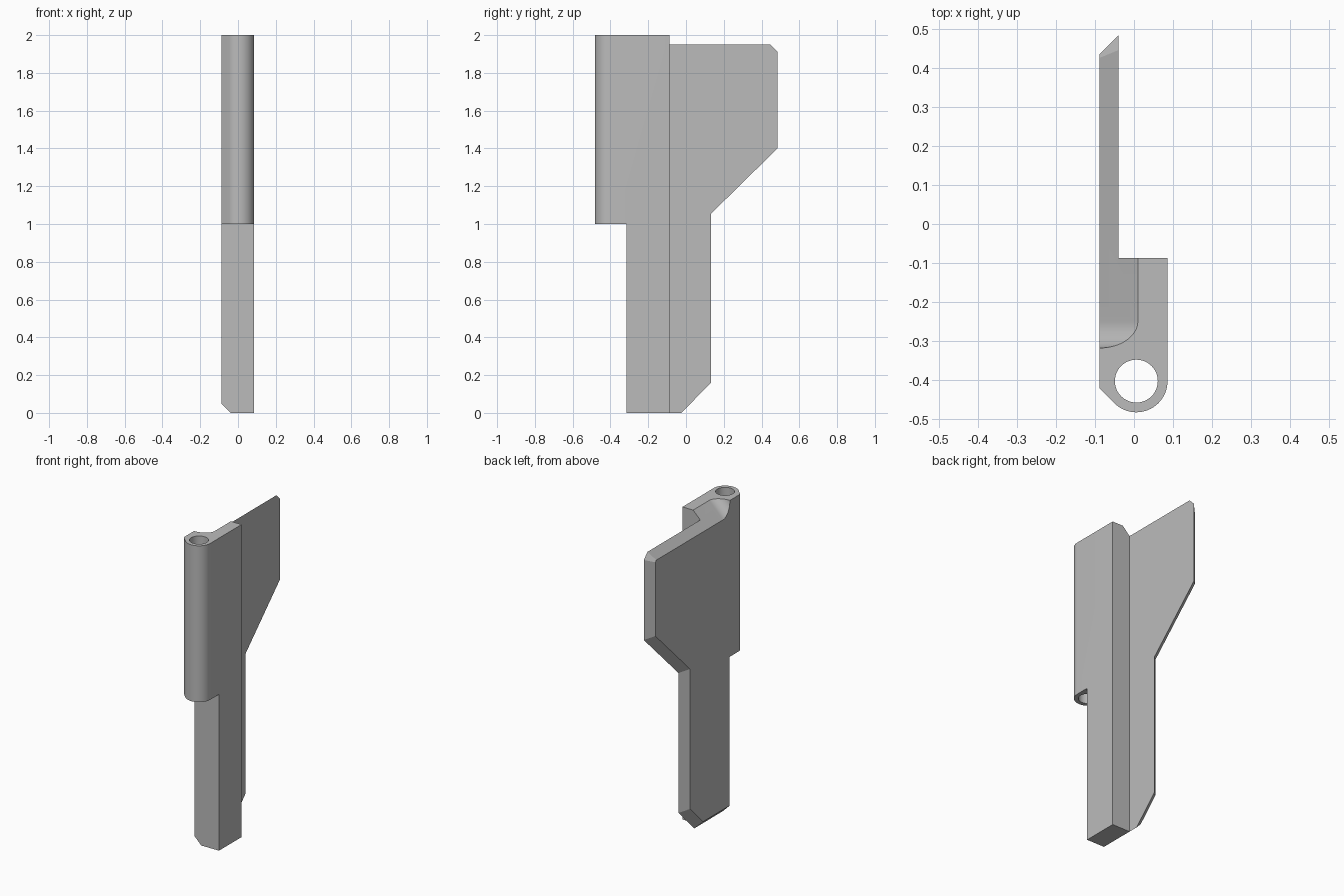
import bpy, math
from mathutils import Matrix, Vector

cube = bpy.data.objects.get("Cube")
if cube:
    bpy.data.objects.remove(cube, do_unlink=True)

grey = bpy.data.materials.new("plain_grey")
grey.use_nodes = True
grey.diffuse_color = (0.5, 0.5, 0.5, 1)
grey.node_tree.nodes["Principled BSDF"].inputs["Base Color"].default_value = (0.5, 0.5, 0.5, 1)

OUTER, INNER, LEFT = -0.088, -0.04, 0.086   # plate faces and far side of the block
BEVEL = INNER - OUTER
BACK = -0.087                               # rear face of the block
PIN = Vector((0.006, -0.403))               # hinge hole centre
R = LEFT - PIN.x


def loft(name, ring_a, ring_b):
    """Solid between two matching rings of 3D points."""
    n = len(ring_a)
    faces = [list(range(n))[::-1], list(range(n, 2 * n))]
    faces += [[i, (i + 1) % n, n + (i + 1) % n, n + i] for i in range(n)]
    mesh = bpy.data.meshes.new(name)
    mesh.from_pydata([tuple(p) for p in ring_a + ring_b], [], faces)
    mesh.materials.append(grey)
    obj = bpy.data.objects.new(name, mesh)
    bpy.context.collection.objects.link(obj)
    bpy.context.view_layer.objects.active = obj
    bpy.ops.object.select_all(action='DESELECT')
    obj.select_set(True)
    bpy.ops.object.mode_set(mode='EDIT')
    bpy.ops.mesh.select_all(action='SELECT')
    bpy.ops.mesh.normals_make_consistent(inside=False)
    bpy.ops.object.mode_set(mode='OBJECT')
    return obj


def arc(centre, radius, start, end, steps):
    angles = [math.radians(start + (end - start) * i / steps) for i in range(steps + 1)]
    return [centre + radius * Vector((math.cos(a), math.sin(a))) for a in angles]


def combine(target, tool, operation):
    mod = target.modifiers.new(operation.lower(), 'BOOLEAN')
    mod.operation, mod.solver, mod.object = operation, 'EXACT', tool
    bpy.context.view_layer.objects.active = target
    bpy.ops.object.modifier_apply(modifier=mod.name)
    bpy.data.objects.remove(tool, do_unlink=True)


def inset(points, amounts):
    """Move each edge of a counter-clockwise outline inward by its own amount."""
    result = []
    for i, p in enumerate(points):
        e1 = (p - points[i - 1]).normalized()
        e2 = (points[(i + 1) % len(points)] - p).normalized()
        m = Matrix(((-e1.y, e1.x), (-e2.y, e2.x)))
        result.append(p + m.inverted() @ Vector((amounts[i - 1], amounts[i])))
    return result


# Hinge block: round front with one tangent flat
flat = arc(PIN, R, 225, 360, 24)
corner = Vector((OUTER, flat[0].y + flat[0].x - OUTER))
outline = [corner] + flat + [Vector((LEFT, BACK)), Vector((OUTER, BACK))]
body = loft("hinged_blade", [(p.x, p.y, 1) for p in outline], [(p.x, p.y, 2) for p in outline])

# Shank below the hinge, with a bevelled foot
foot = [(OUTER, BEVEL), (INNER, 0), (LEFT, 0), (LEFT, 1.2), (OUTER, 1.2)]
shank = loft("shank", [(x, -0.315, z) for x, z in foot], [(x, BACK, z) for x, z in foot])
combine(body, shank, 'UNION')

# Thin plate whose free edges are bevelled to a point
side = [Vector(p) for p in ((-0.2, 0), (-0.025, 0), (0.133, 0.16), (0.133, 1.055),
                            (0.484, 1.4), (0.484, 1.912), (0.446, 1.95), (-0.2, 1.95))]
small = inset(side, [BEVEL] * (len(side) - 1) + [0])
plate = loft("plate", [(OUTER, p.x, p.y) for p in small], [(INNER, p.x, p.y) for p in side])
combine(body, plate, 'UNION')

# Sloping rounded pocket that continues the plate's top bevel into the block
r = 0.069
floor = arc(Vector((-0.318 + r, r)), r, 270, 180, 14)
section = [Vector((0, 0))] + floor + [Vector((-0.318, 0.3)), Vector((0, 0.3))]
s = math.sqrt(0.5)


def slope(t):
    return [(INNER + t - p.y * s, p.x, 1.95 + t + p.y * s) for p in section]


combine(body, loft("pocket_cutter", slope(-0.3), slope(0.3)), 'DIFFERENCE')

# Hinge hole
hole = arc(PIN, 0.055, 0, 352.5, 47)
combine(body, loft("hole_cutter", [(p.x, p.y, 0.9) for p in hole],
                   [(p.x, p.y, 2.1) for p in hole]), 'DIFFERENCE')

bpy.ops.object.select_all(action='DESELECT')
body.select_set(True)
bpy.context.view_layer.objects.active = body
bpy.ops.object.shade_smooth_by_angle(angle=math.radians(30))
